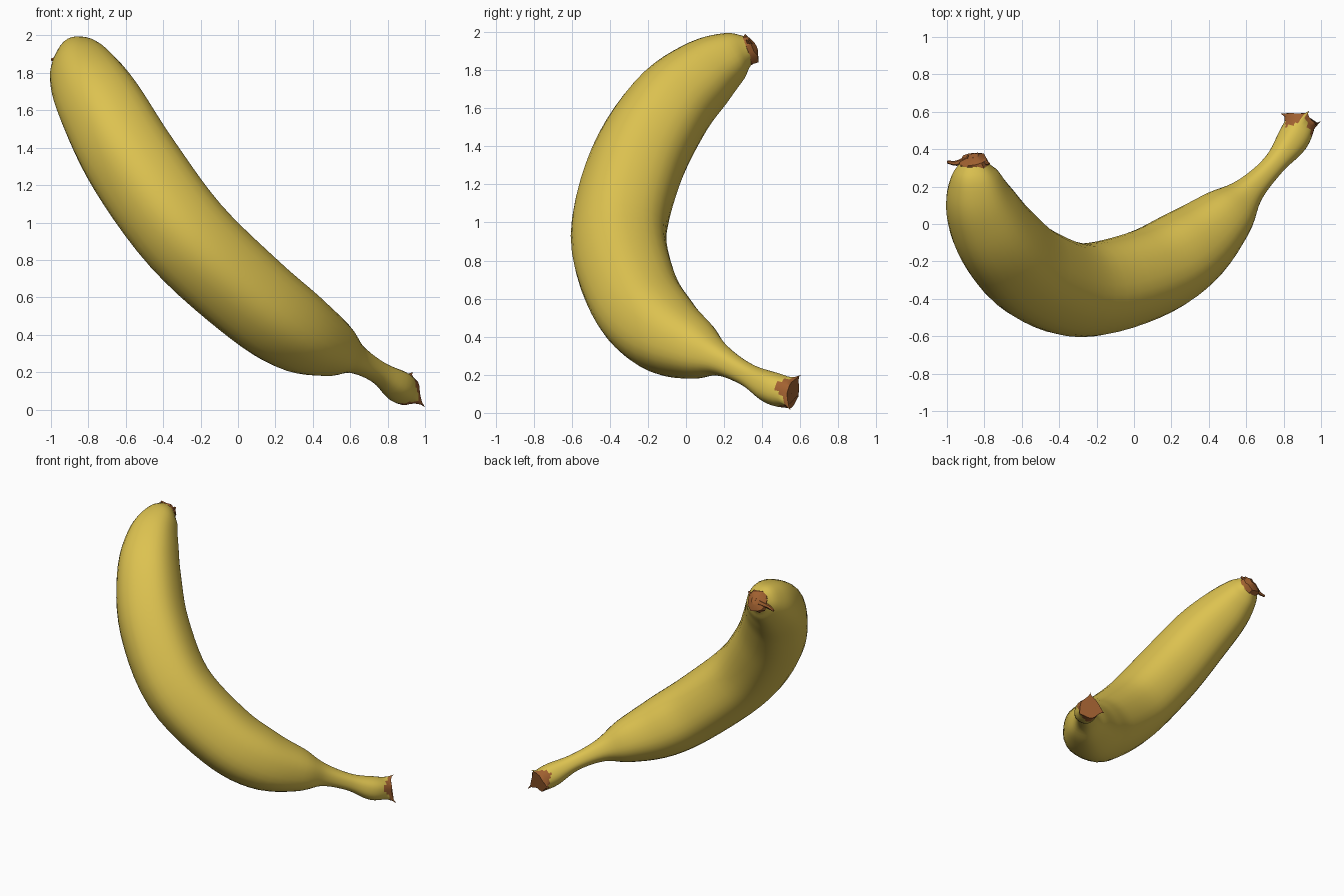
import bpy, bmesh, math, random
from mathutils import Vector

random.seed(4)
cube = bpy.data.objects.get("Cube")
if cube:
    bpy.data.objects.remove(cube)


def material(name, rgb):
    m = bpy.data.materials.new(name)
    m.use_nodes = True
    m.diffuse_color = (*rgb, 1)
    bsdf = m.node_tree.nodes["Principled BSDF"]
    bsdf.inputs["Base Color"].default_value = (*rgb, 1)
    bsdf.inputs["Roughness"].default_value = 0.6
    return m


YELLOW = material("ripe yellow", (0.72, 0.54, 0.08))
BROWN = material("dried brown", (0.36, 0.12, 0.03))


def finish(bm, name, mats, angle):
    bmesh.ops.recalc_face_normals(bm, faces=bm.faces)
    mesh = bpy.data.meshes.new(name)
    bm.to_mesh(mesh)
    bm.free()
    ob = bpy.data.objects.new(name, mesh)
    bpy.context.collection.objects.link(ob)
    for m in mats:
        mesh.materials.append(m)
    bpy.ops.object.select_all(action="DESELECT")
    ob.select_set(True)
    bpy.context.view_layer.objects.active = ob
    bpy.ops.object.shade_smooth_by_angle(angle=math.radians(angle))
    return ob


def smooth_path(points, steps):
    """Catmull-Rom through (x, y, z, radius) points."""
    p = [Vector(q) for q in points]
    p = [2 * p[0] - p[1]] + p + [2 * p[-1] - p[-2]]
    out = []
    for a, b, c, d in zip(p, p[1:], p[2:], p[3:]):
        for k in range(steps):
            t = k / steps
            out.append(0.5 * (2 * b + (c - a) * t + (2 * a - 5 * b + 4 * c - d) * t ** 2
                              + (3 * b - a - 3 * c + d) * t ** 3))
    return out + [p[-2]]


def sweep(path, sides, normal, ridge=0.0):
    """Rings of vertices along the path, bridged with quads and capped."""
    bm = bmesh.new()
    rings = []
    for i, q in enumerate(path):
        nxt, prv = path[min(i + 1, len(path) - 1)], path[max(i - 1, 0)]
        t = (nxt - prv).to_3d().normalized()
        u = (normal - t * normal.dot(t)).normalized()
        v = t.cross(u)
        ring = []
        for j in range(sides):
            a = math.tau * j / sides
            r = q.w * (1 + ridge * math.cos(5 * a))
            ring.append(bm.verts.new(q.to_3d() + (u * math.cos(a) + v * math.sin(a)) * r))
        rings.append(ring)
    strips = []
    for lo, hi in zip(rings, rings[1:]):
        strips.append([bm.faces.new((lo[j], lo[(j + 1) % sides], hi[(j + 1) % sides], hi[j]))
                       for j in range(sides)])
    caps = [bm.faces.new(rings[0]), bm.faces.new(rings[-1])]
    return bm, rings, strips, caps


# Peel: centre line and radius from blossom end to stem
SPINE = [(-0.86, 0.33, 1.915, 0.07), (-0.85, 0.24, 1.875, 0.135),
         (-0.815, 0.09, 1.775, 0.192), (-0.72, -0.09, 1.6, 0.23),
         (-0.55, -0.26, 1.3, 0.25), (-0.28, -0.35, 0.93, 0.251),
         (0.06, -0.27, 0.61, 0.242), (0.3, -0.13, 0.43, 0.222),
         (0.5, 0.05, 0.33, 0.157), (0.62, 0.18, 0.275, 0.082),
         (0.75, 0.32, 0.2, 0.061), (0.85, 0.45, 0.13, 0.085),
         (0.9, 0.56, 0.1, 0.078)]
SIDES, STEPS = 30, 5
plane_normal = Vector((1.75, 0.23, -1.8)).cross(Vector((0.3, 0.8, 0.07))).normalized()
bm, rings, strips, caps = sweep(smooth_path(SPINE, STEPS), SIDES, plane_normal, 0.018)

# Torn corners on the cut stem
for tip in [(1.0, 0.55, 0.012), (0.935, 0.605, 0.2), (0.785, 0.59, 0.085)]:
    tip = Vector(tip)
    j = min(range(SIDES), key=lambda k: (rings[-1][k].co - tip).length)
    for off, w in ((0, 1), (1, 0.55), (-1, 0.55), (2, 0.2), (-2, 0.2)):
        vert = rings[-1][(j + off) % SIDES]
        vert.co = vert.co.lerp(tip, w)
        inner = rings[-2][(j + off) % SIDES]
        inner.co = inner.co.lerp(tip, w * 0.3)

# Ragged brown edge at the cut stem, narrow one at the blossom end
for j in range(SIDES):
    a = math.tau * j / SIDES
    reach = round(2 + 1.4 * math.sin(3 * a + 1) + random.uniform(-0.8, 0.8))
    for strip in strips[len(strips) - max(reach, 0):]:
        strip[j].material_index = 1
for cap in caps:
    cap.material_index = 1

# Hollow the cut stem
end = caps[1]
bmesh.ops.inset_individual(bm, faces=[end], thickness=0.02, depth=-0.012)
for f in bm.faces:
    if len(f.verts) > 4:
        f.material_index = 1
finish(bm, "banana_peel", [YELLOW, BROWN], 50)

# Dried blossom scab
bm, rings, strips, caps = sweep([Vector(q) for q in (
    (-0.86, 0.32, 1.91, 0.08), (-0.86, 0.345, 1.917, 0.076), (-0.865, 0.36, 1.925, 0.035))],
    12, plane_normal)
for ring in rings[:2]:
    for vert in ring:
        vert.co += Vector([random.uniform(-0.009, 0.009) for _ in range(3)])
finish(bm, "blossom_scab", [BROWN], 30)

# Curled dry strands
STRANDS = {
    "left_strand": [(-0.86, 0.345, 1.92, 0.022), (-0.81, 0.335, 1.935, 0.016),
                    (-0.775, 0.322, 1.96, 0.007)],
    "right_strand": [(-0.88, 0.345, 1.91, 0.024), (-0.95, 0.325, 1.885, 0.014),
                     (-0.998, 0.332, 1.87, 0.008)],
}
for name, pts in STRANDS.items():
    bm = sweep(smooth_path(pts, 3), 6, Vector((0, 1, 0)))[0]
    finish(bm, name, [BROWN], 40)
